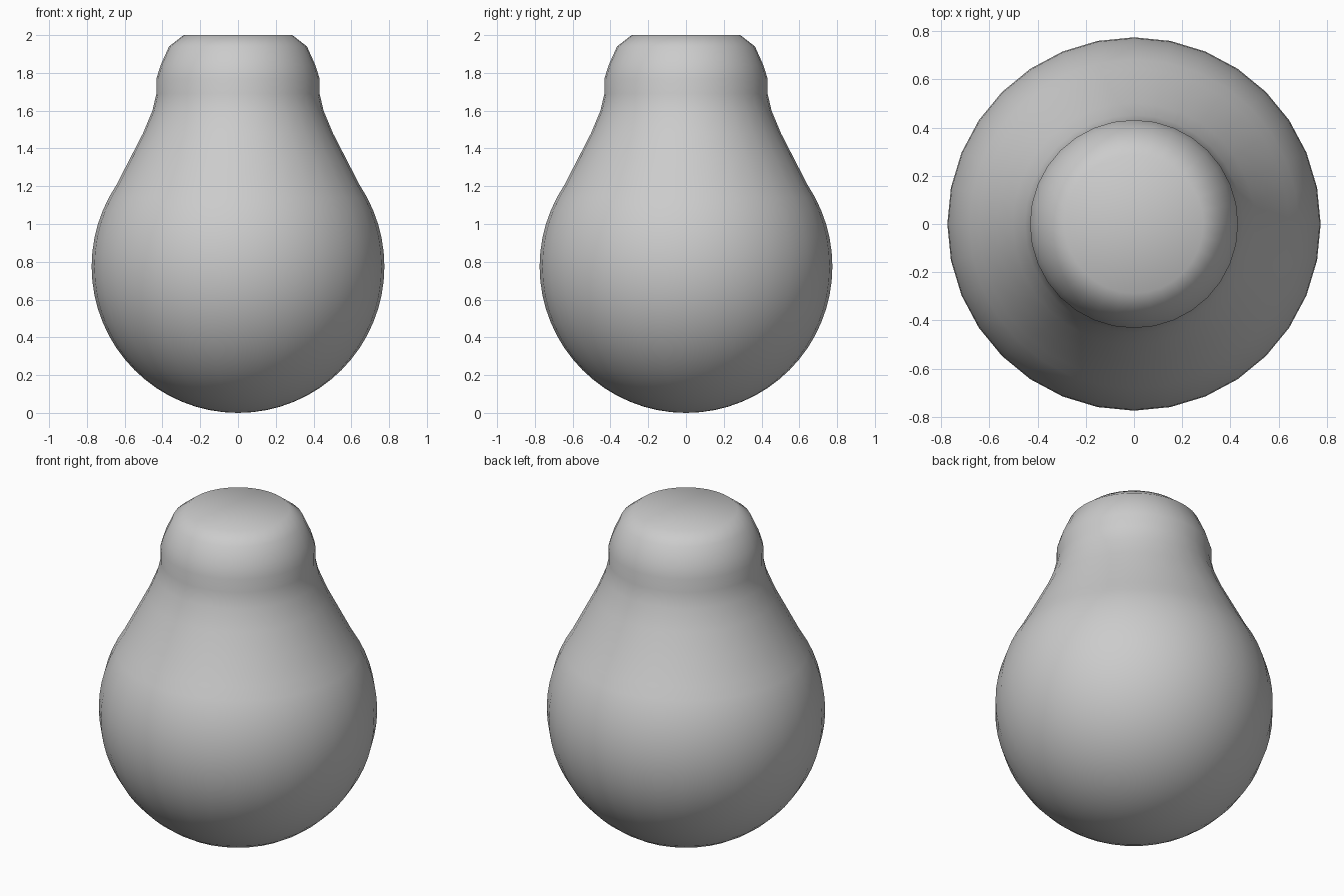
import bpy, bmesh, math

cube = bpy.data.objects.get("Cube")
if cube:
    bpy.data.objects.remove(cube, do_unlink=True)

SEGMENTS = 32
RADIUS = 0.775

# One plain grey for the whole bulb
grey = bpy.data.materials.new("grey")
grey.use_nodes = True
colour = (0.6, 0.6, 0.6, 1)
grey.diffuse_color = colour
grey.node_tree.nodes["Principled BSDF"].inputs["Base Color"].default_value = colour

# Profile: round belly from the bottom pole, then tapering neck and flat-topped cap
profile = []
for i in range(23):
    a = math.radians(-90 + i * 5.625)
    profile.append((RADIUS * math.cos(a), RADIUS + RADIUS * math.sin(a)))
profile += [(0.57, 1.35), (0.503, 1.48), (0.453, 1.6), (0.432, 1.69),
            (0.432, 1.77), (0.41, 1.84), (0.365, 1.94), (0.288, 2.0), (0, 2.0)]

# Spin the profile around the vertical axis
bm = bmesh.new()
verts = [bm.verts.new((r, 0, z)) for r, z in profile]
edges = [bm.edges.new(pair) for pair in zip(verts, verts[1:])]
bmesh.ops.spin(bm, geom=verts + edges, cent=(0, 0, 0), axis=(0, 0, 1),
               angle=math.tau, steps=SEGMENTS, use_duplicate=False)
bmesh.ops.remove_doubles(bm, verts=bm.verts, dist=0.0005)
bmesh.ops.recalc_face_normals(bm, faces=bm.faces)
for face in bm.faces:
    face.smooth = True

mesh = bpy.data.meshes.new("bulb")
bm.to_mesh(mesh)
bm.free()
mesh.materials.append(grey)
bulb = bpy.data.objects.new("bulb", mesh)
bpy.context.collection.objects.link(bulb)
